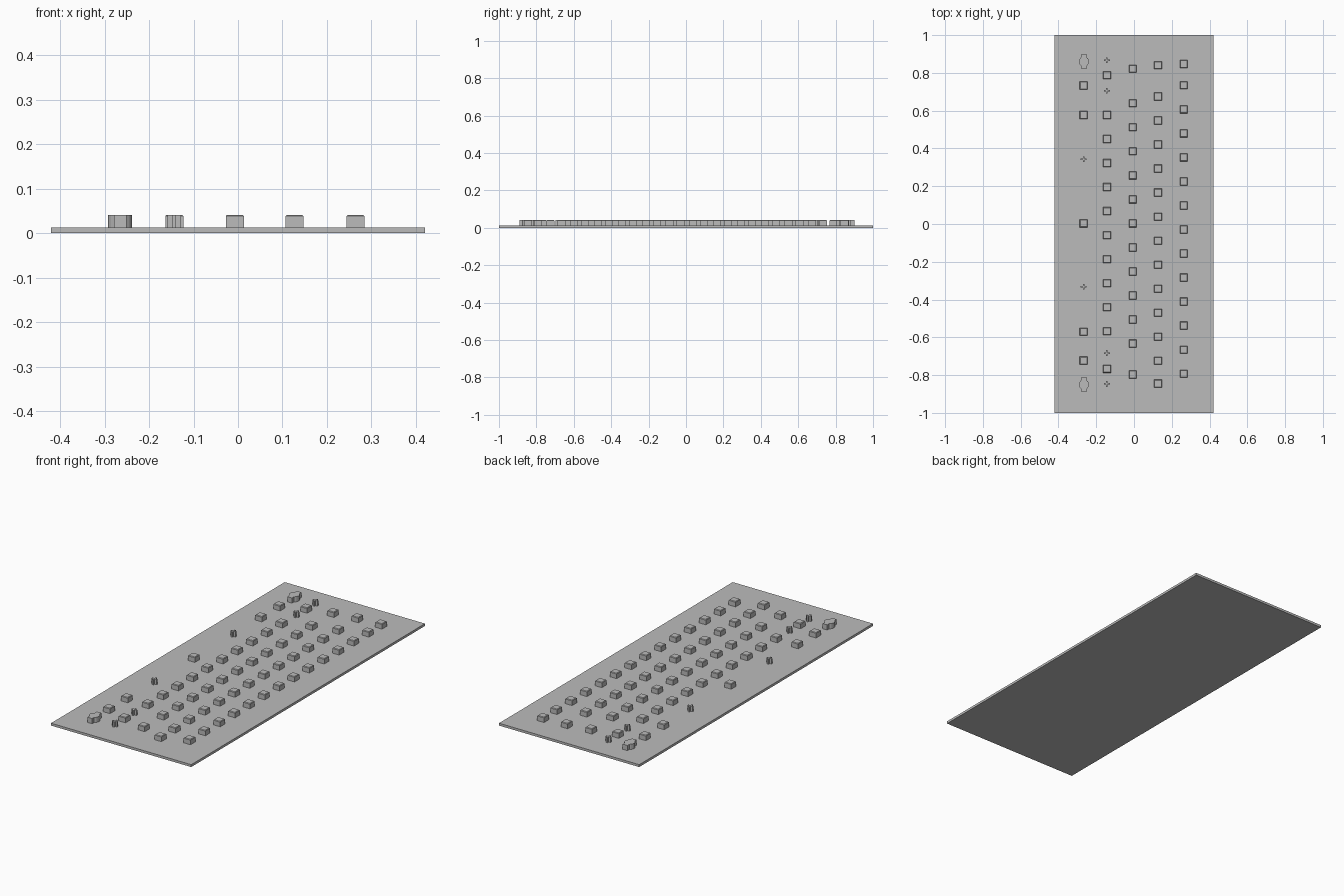
import bpy
import bmesh
import math

old = bpy.data.objects.get("Cube")
if old:
    bpy.data.objects.remove(old, do_unlink=True)

grey = bpy.data.materials.new("plain grey")
grey.use_nodes = True
colour = (0.5, 0.5, 0.5, 1)
grey.diffuse_color = colour
grey.node_tree.nodes["Principled BSDF"].inputs["Base Color"].default_value = colour

PLATE_TOP = 0.013
PEG_TOP = 0.041
STEP = 0.1272


def prism(name, outline, x, y, z0, z1, chamfer=0):
    """Extrude a flat outline upwards, optionally chamfering its top rim."""
    bm = bmesh.new()
    base = bm.faces.new([bm.verts.new((px, py, z0)) for px, py in outline])
    ext = bmesh.ops.extrude_face_region(bm, geom=[base], use_keep_orig=True)
    top = [v for v in ext["geom"] if isinstance(v, bmesh.types.BMVert)]
    bmesh.ops.translate(bm, verts=top, vec=(0, 0, z1 - z0))
    bmesh.ops.recalc_face_normals(bm, faces=bm.faces)
    if chamfer:
        rim = [e for e in bm.edges if all(v.co.z > z1 - 0.001 for v in e.verts)]
        bmesh.ops.bevel(bm, geom=rim, offset=chamfer, segments=1, affect='EDGES')
    mesh = bpy.data.meshes.new(name)
    bm.to_mesh(mesh)
    bm.free()
    mesh.materials.append(grey)
    ob = bpy.data.objects.new(name, mesh)
    ob.location = (x, y, 0)
    bpy.context.collection.objects.link(ob)
    return ob


def rect(w, d):
    return [(-w, -d), (w, -d), (w, d), (-w, d)]


def run(start, count):
    return [start - STEP * i for i in range(count)]


# Cross outline: four narrow arms around a small centre
arm, core = 0.015, 0.004
cross = []
for i in range(4):
    c, s = round(math.cos(i * math.pi / 2)), round(math.sin(i * math.pi / 2))
    for px, py in ((core, -core), (arm, -core), (arm, core)):
        cross.append((px * c - py * s, px * s + py * c))

# Lug outline: round body with a narrower tab at each end
radius, tab, reach = 0.027, 0.014, 0.04
a0 = math.acos(tab / radius)
right = [(radius * math.cos(a), radius * math.sin(a))
         for a in (a0 * (i / 3 - 1) for i in range(7))]
right = [(tab, -reach)] + right + [(tab, reach)]
lug = right + [(-px, -py) for px, py in right]

# Base plate
prism("base_plate", rect(0.42, 1.0), 0, 0, 0, PLATE_TOP)

# Square pegs, column by column
pegs = {
    -0.267: [0.733, 0.577, 0.003, -0.57, -0.723],
    -0.143: [0.787] + run(0.577, 10) + [-0.767],
    -0.007: [0.822] + run(0.639, 11) + [-0.797],
    0.127: [0.84] + run(0.675, 12) + [-0.845],
    0.264: [0.847] + run(0.734, 13),
}
for x, ys in pegs.items():
    for y in ys:
        prism("square_peg", rect(0.0205, 0.0205), x, y, PLATE_TOP, PEG_TOP, 0.003)

# Cross pegs
for x, ys in {-0.267: [0.343, -0.333],
              -0.143: [0.867, 0.705, -0.683, -0.847]}.items():
    for y in ys:
        prism("cross_peg", cross, x, y, PLATE_TOP, PEG_TOP)

# End lugs
for y in (0.86, -0.85):
    prism("end_lug", lug, -0.265, y, PLATE_TOP, PEG_TOP)
